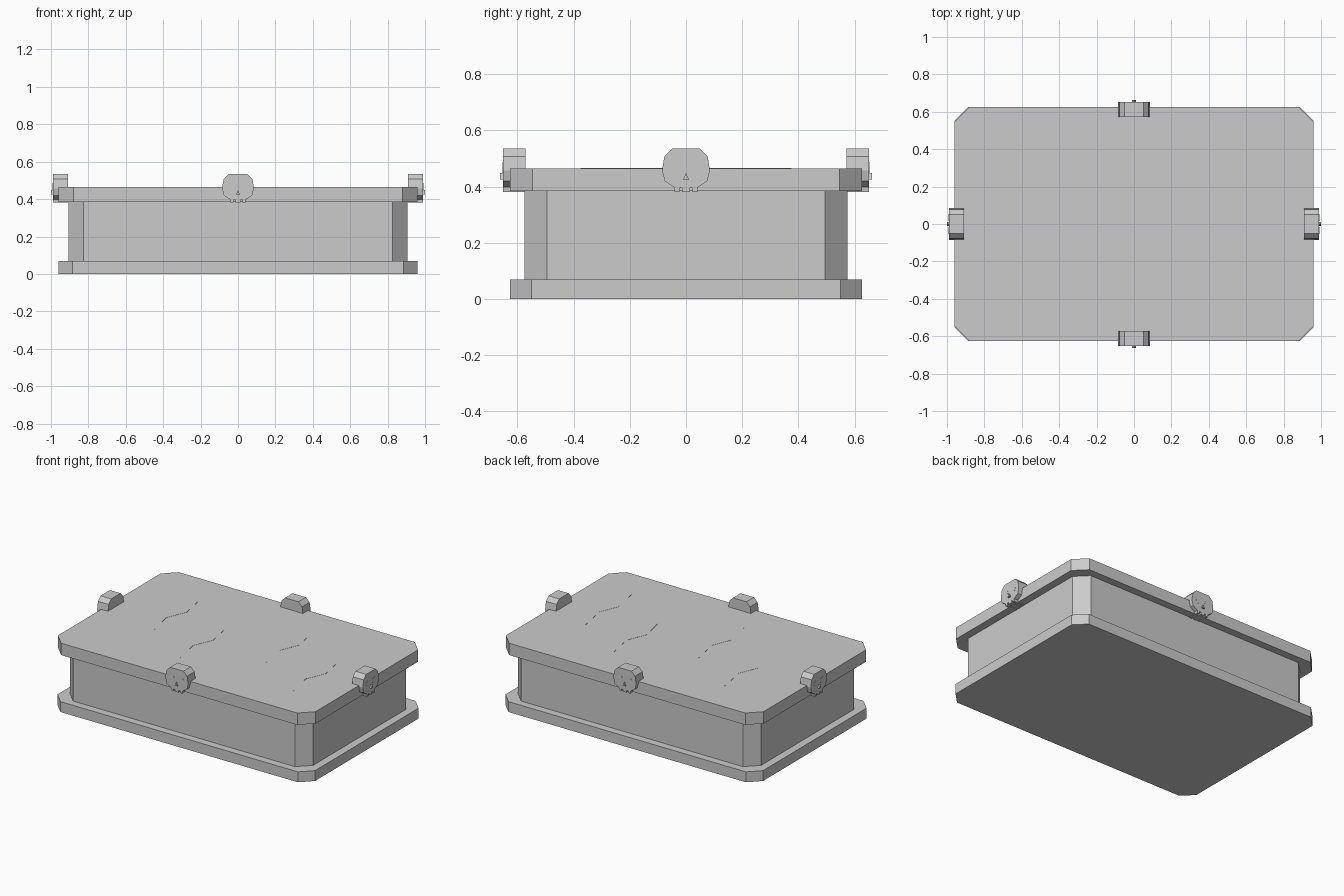
import bpy, bmesh, math
from mathutils import Matrix, Vector

if "Cube" in bpy.data.objects:
    bpy.data.objects.remove(bpy.data.objects["Cube"])


def add_prism(bm, pts, d0, d1, place):
    """Extrude a 2D outline from depth d0 to d1; place maps (u, v, d) to 3D."""
    lo = [bm.verts.new(place(u, v, d0)) for u, v in pts]
    hi = [bm.verts.new(place(u, v, d1)) for u, v in pts]
    n = len(pts)
    bm.faces.new(lo)
    bm.faces.new(hi)
    for i in range(n):
        j = (i + 1) % n
        bm.faces.new((lo[i], lo[j], hi[j], hi[i]))


def finish(bm, name):
    bmesh.ops.recalc_face_normals(bm, faces=bm.faces)
    me = bpy.data.meshes.new(name)
    bm.to_mesh(me)
    bm.free()
    ob = bpy.data.objects.new(name, me)
    bpy.context.collection.objects.link(ob)
    return ob


def flat(u, v, d):
    return Vector((u, v, d))


def slab(name, hx, hy, c, z0, z1):
    """Box with cut vertical corners."""
    pts = [(hx, hy - c), (hx - c, hy), (c - hx, hy), (-hx, hy - c),
           (-hx, c - hy), (c - hx, -hy), (hx - c, -hy), (hx, c - hy)]
    bm = bmesh.new()
    add_prism(bm, pts, z0, z1, flat)
    return finish(bm, name)


# Tomb: base, body and lid
slab("base", 0.96, 0.626, 0.075, 0.0, 0.07)
slab("body", 0.907, 0.575, 0.08, 0.07, 0.385)
slab("lid", 0.96, 0.626, 0.08, 0.385, 0.465)

# Skull outline (right half, top to bottom) with notched teeth
half = [(0.05, 0.535), (0.077, 0.508), (0.085, 0.458), (0.076, 0.42),
        (0.042, 0.398), (0.04, 0.381), (0.024, 0.381), (0.024, 0.395),
        (0.014, 0.395), (0.014, 0.381)]
outline = half + [(-u, v) for u, v in reversed(half)]


def skull(name, dist, turn):
    rot = Matrix.Rotation(math.radians(turn), 3, 'Z')

    def place(u, v, d):
        return rot @ Vector((u, -d, v))

    bm = bmesh.new()
    add_prism(bm, outline, dist - 0.08, dist, place)
    # nose
    add_prism(bm, [(-0.01, 0.426), (0.01, 0.426), (0, 0.449)],
              dist - 0.01, dist + 0.01, place)
    # eyes
    for s in (-1, 1):
        eye = [(s * 0.034 + 0.019 * math.cos(a * math.pi / 4),
                0.468 + 0.019 * math.sin(a * math.pi / 4)) for a in range(8)]
        add_prism(bm, eye, dist - 0.01, dist + 0.001, place)
    finish(bm, name)


skull("front_skull", 0.652, 0)
skull("right_skull", 0.99, 90)
skull("back_skull", 0.652, 180)
skull("left_skull", 0.99, 270)

# Zigzag cracks on the lid
path = [(0.015, -0.255), (-0.025, -0.075), (0.032, 0.06), (-0.005, 0.255)]
w = 0.005
for i, (cx, cy) in enumerate([(-0.545, 0.12), (-0.18, -0.12),
                              (0.29, 0.12), (0.66, -0.12)]):
    pts = [(cx + x - w, cy + y) for x, y in path]
    pts += [(cx + x + w, cy + y) for x, y in reversed(path)]
    bm = bmesh.new()
    add_prism(bm, pts, 0.46, 0.466, flat)
    finish(bm, f"crack_{i + 1}")
